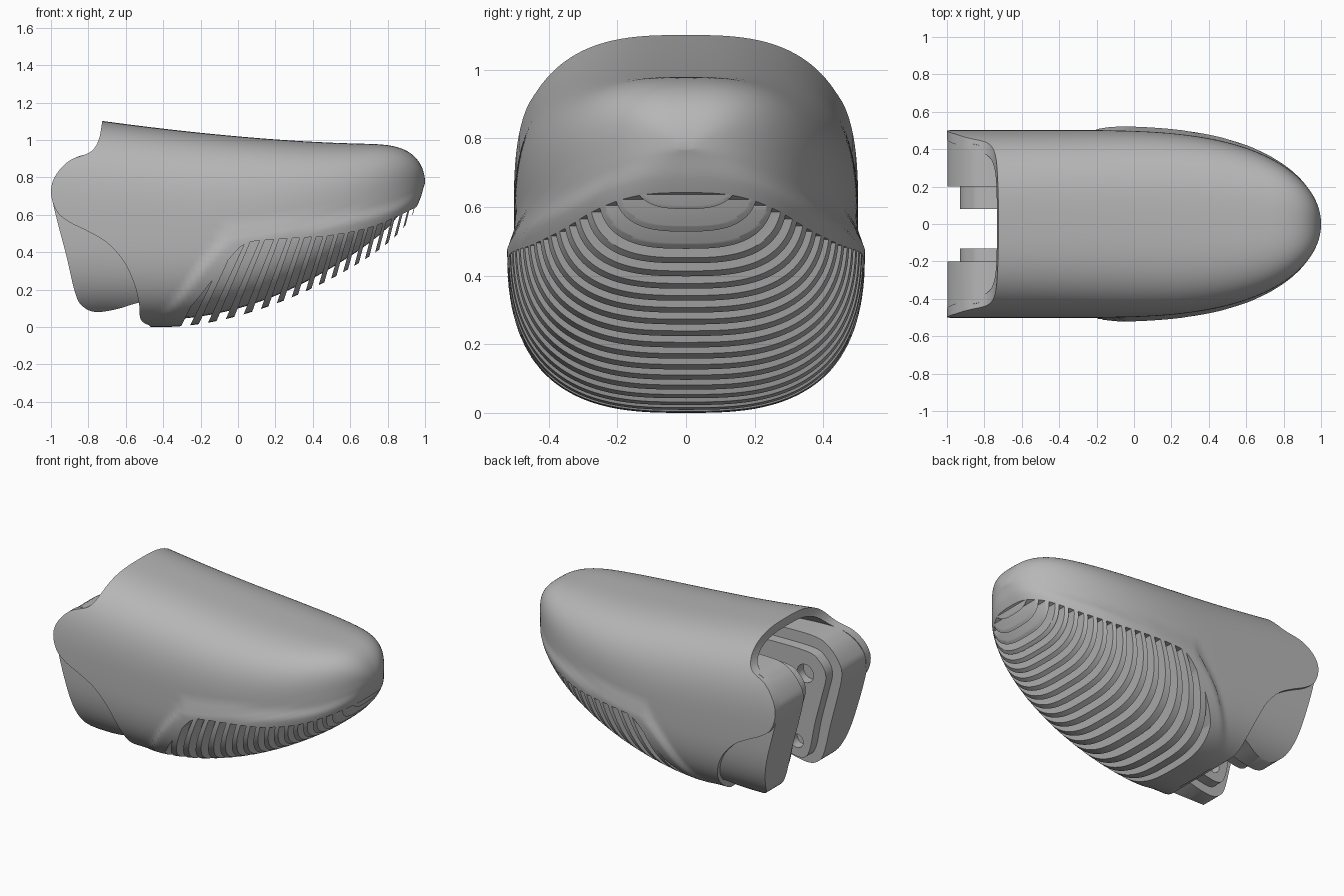
import bpy, bmesh, math
from mathutils import Vector

cube = bpy.data.objects.get("Cube")
if cube:
    bpy.data.objects.remove(cube)

grey = bpy.data.materials.new("plain grey")
grey.use_nodes = True
grey.diffuse_color = (0.47, 0.47, 0.47, 1)
grey.node_tree.nodes["Principled BSDF"].inputs["Base Color"].default_value = (0.47, 0.47, 0.47, 1)


def make(name, bm):
    bmesh.ops.recalc_face_normals(bm, faces=bm.faces)
    mesh = bpy.data.meshes.new(name)
    bm.to_mesh(mesh)
    bm.free()
    mesh.materials.append(grey)
    ob = bpy.data.objects.new(name, mesh)
    bpy.context.scene.collection.objects.link(ob)
    return ob


def cut(ob, tool, op):
    """Apply a boolean and drop the tool."""
    mod = ob.modifiers.new("cut", 'BOOLEAN')
    mod.operation, mod.object, mod.solver = op, tool, 'EXACT'
    dg = bpy.context.evaluated_depsgraph_get()
    mesh = bpy.data.meshes.new_from_object(ob.evaluated_get(dg))
    ob.modifiers.clear()
    ob.data = mesh
    bpy.data.objects.remove(tool)


def curve(pts, steps=6):
    """Smooth open path through the points."""
    p = [Vector(q) for q in pts]
    p = [2 * p[0] - p[1]] + p + [2 * p[-1] - p[-2]]
    out = []
    for a, b, c, d in zip(p, p[1:], p[2:], p[3:]):
        for i in range(steps):
            t = i / steps
            out.append(0.5 * (2 * b + (c - a) * t + (2 * a - 5 * b + 4 * c - d) * t * t
                              + (3 * b - a - 3 * c + d) * t ** 3))
    return out + [p[-2]]


def prism(name, pts, y0, y1):
    """Extrude a side profile across the width."""
    bm = bmesh.new()
    face = bm.faces.new([bm.verts.new((p[0], y0, p[1])) for p in pts])
    new = bmesh.ops.extrude_face_region(bm, geom=[face])["geom"]
    bmesh.ops.translate(bm, vec=(0, y1 - y0, 0),
                        verts=[v for v in new if isinstance(v, bmesh.types.BMVert)])
    return make(name, bm)


# Fingertip form: width, top and underside along the length
def half_width(x):
    t = max(0, (x + 0.3) / 1.3)
    return 0.502 * math.sqrt(max(0, 1 - t ** 2.9))


def top(x):
    line = 0.98 + 0.122 * max(0, (0.7 - x) / 1.43) ** 1.6
    t = max(0, (x - 0.5) / 0.5)
    return 0.77 + (line - 0.77) * math.sqrt(max(0, 1 - t ** 5))


def bottom(x):
    u = max(0, (x + 0.4) / 1.4)
    return 0.6 * u ** 1.85 + 0.17 * u ** 20


rim = curve([(-0.6, 0.02), (-0.52, 0.04), (-0.4, 0.09), (-0.3, 0.2), (-0.2, 0.34), (-0.1, 0.46),
             (-0.03, 0.525), (0.05, 0.55), (0.2, 0.56), (0.4, 0.575), (0.6, 0.61), (0.8, 0.66),
             (1.0, 0.755)])


def rim_height(x):
    for a, b in zip(rim, rim[1:]):
        if a.x <= x <= b.x:
            return a.y + (b.y - a.y) * (x - a.x) / (b.x - a.x)
    return -1


def smooth_step(t):
    t = min(1, max(0, t))
    return t * t * (3 - 2 * t)


def form(name, inset=0, lift=0, rows=120, cols=128):
    """Loft rounded-square sections to the tip; the pad swells below its rim."""
    bm = bmesh.new()
    rings = []
    for i in range(rows):
        x = -1.1 + 2.099 * math.sin(math.pi / 2 * i / (rows - 1))
        w, zt, zb = half_width(x), top(x), bottom(x)
        w = max(w - inset, w * 0.3)
        gap = min(lift, (zt - zb) * 0.35)
        mid, h = (zt + zb) / 2, (zt - zb) / 2 - gap
        ring = []
        for j in range(cols):
            a = 2 * math.pi * j / cols
            c, s = math.cos(a), math.sin(a)
            y = w * math.copysign(abs(c) ** (2 / 2.9), c)
            z = mid + h * math.copysign(abs(s) ** (2 / 2.9), s)
            swell = 0 if inset else smooth_step((rim_height(x) - z) / 0.045)
            fade = smooth_step((x + 0.55) / 0.25)
            ring.append(bm.verts.new((x - lift * smooth_step(x), y * (1 + 0.045 * swell * fade),
                                      z - 0.012 * swell * smooth_step(x))))
        rings.append(ring)
    for r, q in zip(rings, rings[1:]):
        for j in range(cols):
            k = (j + 1) % cols
            bm.faces.new((r[j], r[k], q[k], q[j]))
    bm.faces.new(rings[0])
    bm.faces.new(rings[-1])
    return make(name, bm)


# Outer shell, trimmed to the curved back opening
shell = form("shell")
back = curve([(-0.725, 1.102), (-0.745, 1.0), (-0.79, 0.935), (-0.9, 0.89), (-0.975, 0.81),
              (-1.0, 0.72), (-0.97, 0.62), (-0.9, 0.56), (-0.8, 0.51), (-0.7, 0.45), (-0.61, 0.35),
              (-0.555, 0.23), (-0.53, 0.13), (-0.52, 0.04), (-0.47, 0.005)])
trim = prism("trim", back + [(-0.4, -0.2), (1.2, -0.2), (1.2, 1.3), (-0.73, 1.3)], -1, 1)
cut(shell, trim, 'INTERSECT')

# Hollow at the back
cavity = form("cavity", 0.05, 0.05, 60, 64)
front_limit = prism("front_limit", [(-1.2, -0.2), (-0.42, -0.2), (-0.42, 1.3), (-1.2, 1.3)], -1, 1)
cut(cavity, front_limit, 'INTERSECT')
cut(shell, cavity, 'DIFFERENCE')

# Leaning slots fanned across the pad, deeper at the sides than underneath
bm = bmesh.new()
x = -0.28
while x < 0.97:
    pitch = 0.095 - 0.055 * max(0, x) ** 0.8
    lean = 0.25 + 0.15 * (1 - x) ** 2
    for v in bmesh.ops.create_cube(bm, size=1)["verts"]:
        z = v.co.z * 1.6
        v.co = (x + v.co.x * pitch * 0.48 + lean * z, v.co.y * 1.4, bottom(x) + z)
    x += pitch
slots = make("slots", bm)
pad_edge = curve([(-0.36, 0.0), (-0.28, 0.08), (-0.2, 0.17), (-0.05, 0.36), (0.03, 0.44),
                  (0.1, 0.46), (0.3, 0.475), (0.5, 0.49), (0.7, 0.53), (0.85, 0.59), (1.02, 0.675)])
pad = prism("pad", pad_edge + [(1.2, 0.7), (1.2, -0.3), (-0.36, -0.3)], -0.9, 0.9)
cut(slots, pad, 'INTERSECT')
cut(slots, form("core", 0.07, 0.04, 80, 64), 'DIFFERENCE')
cut(shell, slots, 'DIFFERENCE')

# Hinge cheeks either side, and inner lugs with pin holes
cheek = curve([(-0.43, 0.92), (-0.78, 0.925), (-0.9, 0.885), (-0.975, 0.8), (-0.998, 0.72),
               (-0.97, 0.58), (-0.92, 0.39), (-0.87, 0.18), (-0.83, 0.11), (-0.76, 0.08),
               (-0.65, 0.095), (-0.53, 0.13), (-0.43, 0.14)])
lug = curve([(-0.43, 0.85), (-0.78, 0.85), (-0.88, 0.81), (-0.93, 0.72), (-0.9, 0.58),
             (-0.85, 0.39), (-0.81, 0.2), (-0.76, 0.14), (-0.65, 0.15), (-0.43, 0.2)])
parts = [shell]
for side, sign, inner in (("left", 1, 0.08), ("right", -1, -0.13)):
    block = prism(side + "_hinge_cheek", cheek, sign * 0.2, sign * 0.6)
    cut(block, form("inner_form", 0.022, 0.022, 60, 64), 'INTERSECT')
    tab = prism(side + "_hinge_lug", lug, inner, sign * 0.21)
    for hx, hz, r in ((-0.78, 0.7, 0.06), (-0.72, 0.24, 0.045)):
        ring = [(hx + r * math.cos(a * math.pi / 12), hz + r * math.sin(a * math.pi / 12))
                for a in range(24)]
        cut(tab, prism("pin_hole", ring, -0.195, 0.195), 'DIFFERENCE')
    parts += [block, tab]

# Smooth surfaces with crisp edges
for ob in parts:
    bpy.ops.object.select_all(action='DESELECT')
    ob.select_set(True)
    bpy.context.view_layer.objects.active = ob
    bpy.ops.object.shade_smooth_by_angle(angle=math.radians(32))
